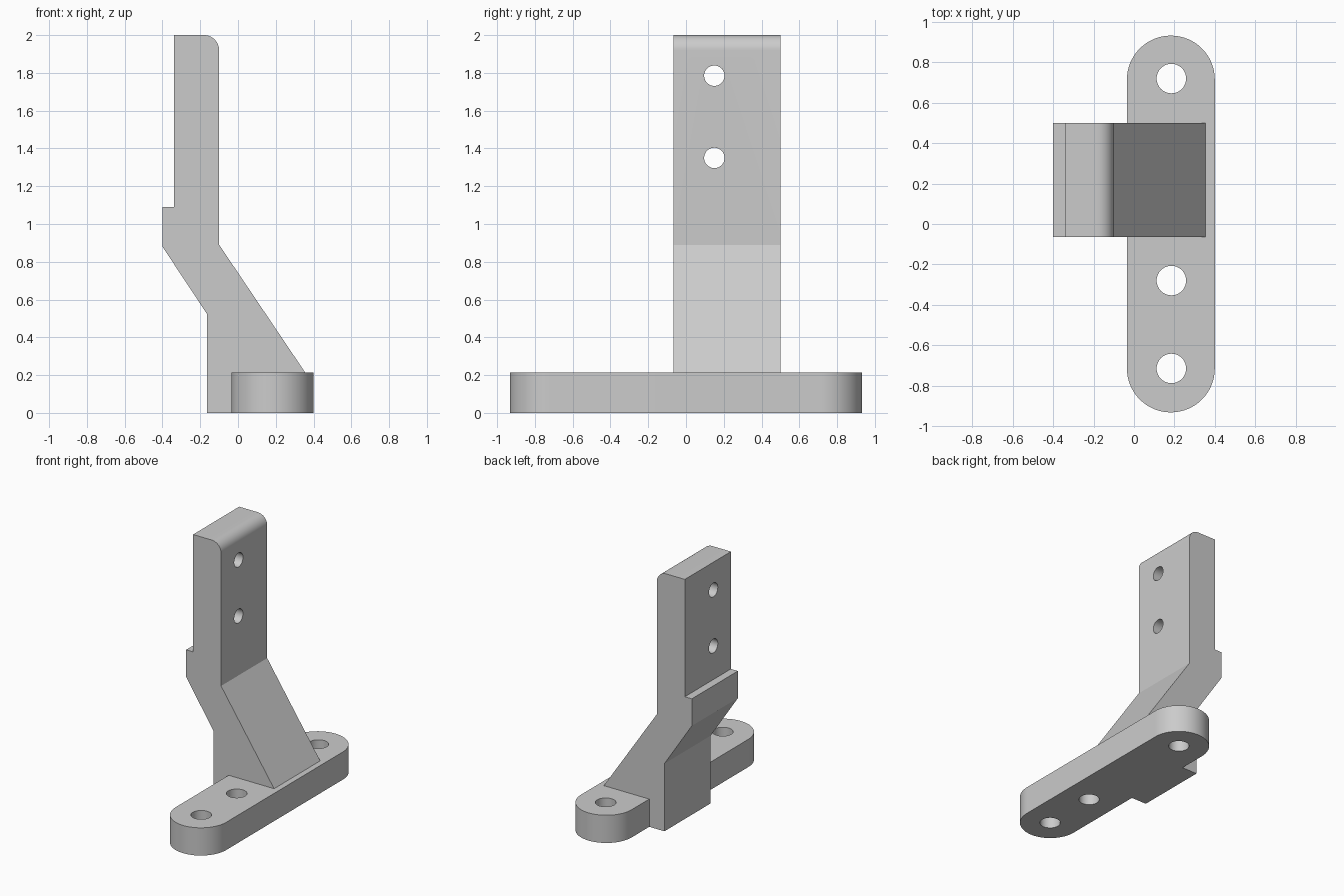
import bpy, bmesh, math
from mathutils import Matrix, Vector

if "Cube" in bpy.data.objects:
    bpy.data.objects.remove(bpy.data.objects["Cube"])

grey = bpy.data.materials.new("plain grey")
grey.use_nodes = True
color = (0.6, 0.6, 0.6, 1)
grey.diffuse_color = color
grey.node_tree.nodes["Principled BSDF"].inputs["Base Color"].default_value = color


def arc(cx, cy, r, start, end, n):
    return [(cx + r * math.cos(math.radians(start + (end - start) * i / n)),
             cy + r * math.sin(math.radians(start + (end - start) * i / n)))
            for i in range(n + 1)]


def prism(name, points, place, depth):
    """Extrude a flat outline; place maps its 2D points into the scene."""
    bm = bmesh.new()
    face = bm.faces.new([bm.verts.new(place(*p)) for p in points])
    new = bmesh.ops.extrude_face_region(bm, geom=[face])["geom"]
    bmesh.ops.translate(bm, vec=depth, verts=[v for v in new if isinstance(v, bmesh.types.BMVert)])
    bmesh.ops.recalc_face_normals(bm, faces=bm.faces)
    mesh = bpy.data.meshes.new(name)
    bm.to_mesh(mesh)
    bm.free()
    mesh.materials.append(grey)
    obj = bpy.data.objects.new(name, mesh)
    bpy.context.collection.objects.link(obj)
    return obj


def boolean(target, other, operation):
    mod = target.modifiers.new(other.name, "BOOLEAN")
    mod.operation, mod.solver, mod.object = operation, "EXACT", other
    bpy.context.view_layer.objects.active = target
    bpy.ops.object.modifier_apply(modifier=mod.name)
    bpy.data.objects.remove(other)


def drill(target, center, radius, axis):
    bm = bmesh.new()
    turn = Vector((0, 0, 1)).rotation_difference(Vector(axis)).to_matrix().to_4x4()
    bmesh.ops.create_cone(bm, cap_ends=True, segments=48, radius1=radius, radius2=radius,
                          depth=1, matrix=Matrix.Translation(center) @ turn)
    mesh = bpy.data.meshes.new("hole_cutter")
    bm.to_mesh(mesh)
    bm.free()
    mesh.materials.append(grey)
    cutter = bpy.data.objects.new("hole_cutter", mesh)
    cutter.hide_render = True
    bpy.context.collection.objects.link(cutter)
    boolean(target, cutter, "DIFFERENCE")


# Base plate with rounded ends
cx, r, reach = 0.1825, 0.2175, 0.715
outline = arc(cx, reach, r, 0, 180, 32) + arc(cx, -reach, r, 180, 360, 32)
bracket = prism("mounting_bracket", outline, lambda x, y: (x, y, 0), (0, 0, 0.215))

# Upright arm: foot, sloped neck, ledge and rounded top, its lower end buried in the base
profile = [(-0.165, 0), (0.1, 0), (0.1, 0.1), (0.382, 0.175), (-0.1, 0.89)]
profile += arc(-0.18, 1.92, 0.08, 0, 90, 12)
profile += [(-0.34, 2), (-0.34, 1.09), (-0.4, 1.09), (-0.4, 0.88), (-0.165, 0.525)]
arm = prism("upright_arm", profile, lambda x, z: (x, -0.065, z), (0, 0.565, 0))
boolean(bracket, arm, "UNION")

# Bolt holes through the base and the arm
for y in (-0.715, -0.28, 0.72):
    drill(bracket, (0.185, y, 0), 0.073, (0, 0, 1))
for z in (1.35, 1.785):
    drill(bracket, (-0.22, 0.15, z), 0.054, (1, 0, 0))

bpy.context.view_layer.objects.active = bracket
bracket.select_set(True)
bpy.ops.object.shade_smooth_by_angle(angle=math.radians(30))
